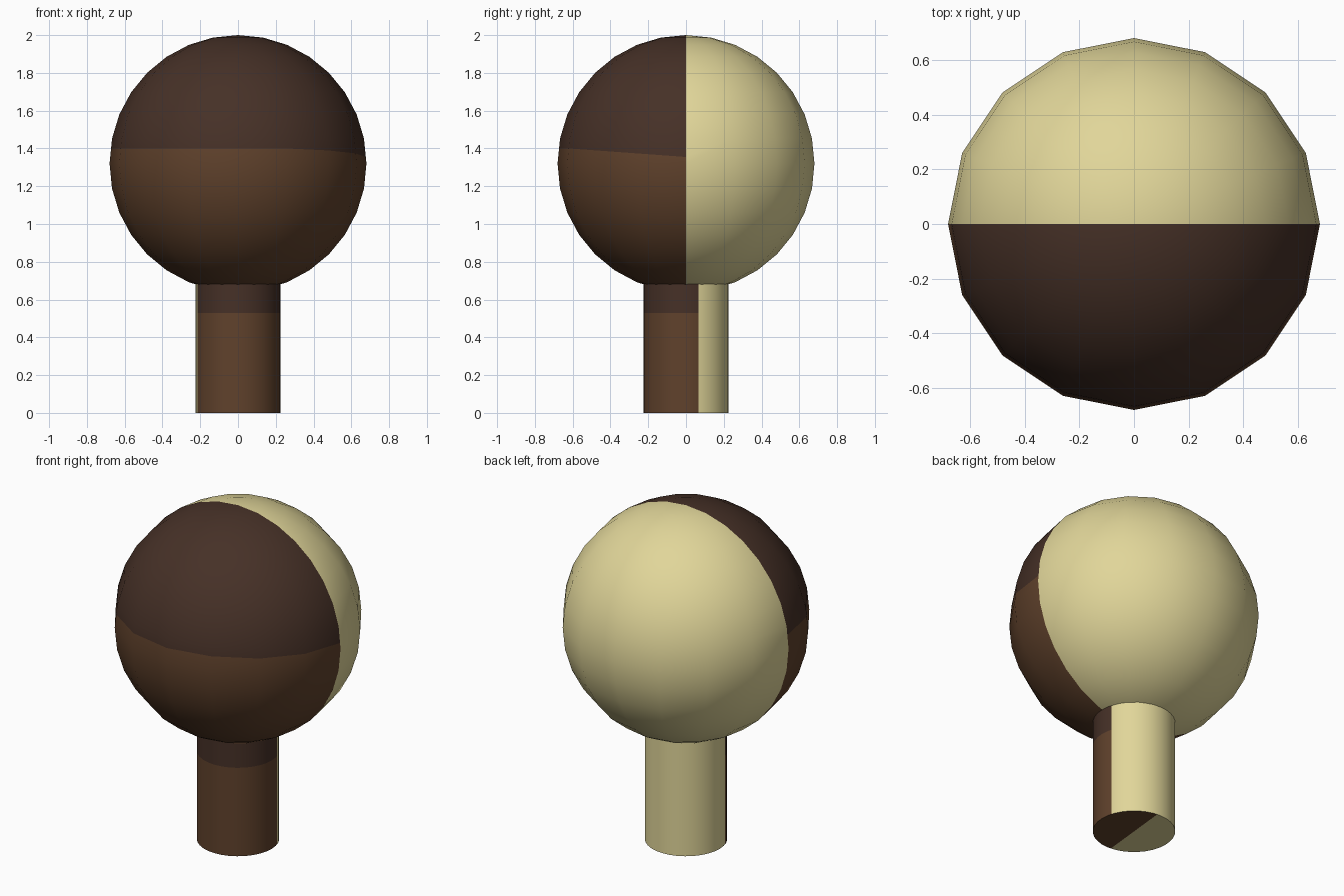
import bpy, bmesh, math
from mathutils import Vector, Matrix

if "Cube" in bpy.data.objects:
    bpy.data.objects.remove(bpy.data.objects["Cube"])

R, CZ = 0.68, 1.32          # head radius and centre height
PR, SPLIT = 0.224, math.radians(17)   # post radius and angle of its colour split


def material(name, rgb):
    m = bpy.data.materials.new(name)
    m.diffuse_color = (*rgb, 1)
    m.use_nodes = True
    m.node_tree.nodes["Principled BSDF"].inputs["Base Color"].default_value = m.diffuse_color
    return m


MATS = [material("cream", (0.75, 0.67, 0.32)),
        material("brown", (0.117, 0.054, 0.025)),
        material("dark_brown", (0.061, 0.030, 0.020))]


def cut(bm, co, no, rule):
    """Slice the faces picked by rule along a plane."""
    faces = [f for f in bm.faces if rule(f.calc_center_median())]
    geom = set(faces)
    for f in faces:
        geom.update(f.edges)
        geom.update(f.verts)
    bmesh.ops.bisect_plane(bm, geom=list(geom), dist=1e-5, plane_co=co, plane_no=no)


def finish(bm, name, colour_rule):
    for f in bm.faces:
        f.material_index = colour_rule(f.calc_center_median())
        f.smooth = True
    me = bpy.data.meshes.new(name)
    bm.to_mesh(me)
    bm.free()
    for m in MATS:
        me.materials.append(m)
    me.set_sharp_from_angle(angle=math.radians(40))
    ob = bpy.data.objects.new(name, me)
    bpy.context.collection.objects.link(ob)


# Round head: cream back, brown front with a dark upper part
bm = bmesh.new()
bmesh.ops.create_uvsphere(bm, u_segments=16, v_segments=16, radius=R,
                          matrix=Matrix.Translation((0, 0, CZ)))
is_right = lambda c: c.x > 0.26 and c.y < 0
cut(bm, (0, 0, 1.40), (0, 0, 1), lambda c: c.y < 0 and not is_right(c))
cut(bm, (0, -0.62, 1.40), (0, 0.073, 1), is_right)


def head_colour(c):
    if c.y > 0:
        return 0
    line = 1.40 - (0.073 * (c.y + 0.62) if is_right(c) else 0)
    return 2 if c.z > line else 1


finish(bm, "head", head_colour)

# Post: split into cream and brown, with a dark band under the head
bm = bmesh.new()
bmesh.ops.create_cone(bm, cap_ends=True, segments=32, radius1=PR, radius2=PR,
                      depth=0.69, matrix=Matrix.Translation((0, 0, 0.345)))
side_no = Vector((-math.sin(SPLIT), math.cos(SPLIT), 0))
base_no = Vector((-0.99, 0.10, 0))
cut(bm, (0, 0, 0), side_no, lambda c: c.z > 0.01)
cut(bm, (0, 0, 0), base_no, lambda c: c.z < 0.01)
cut(bm, (0, 0, 0.53), (0, 0, 1), lambda c: c.z > 0.01 and c.dot(side_no) < 0)


def post_colour(c):
    if c.dot(base_no if c.z < 0.01 else side_no) > 0:
        return 0
    return 2 if c.z > 0.53 else 1


finish(bm, "post", post_colour)
